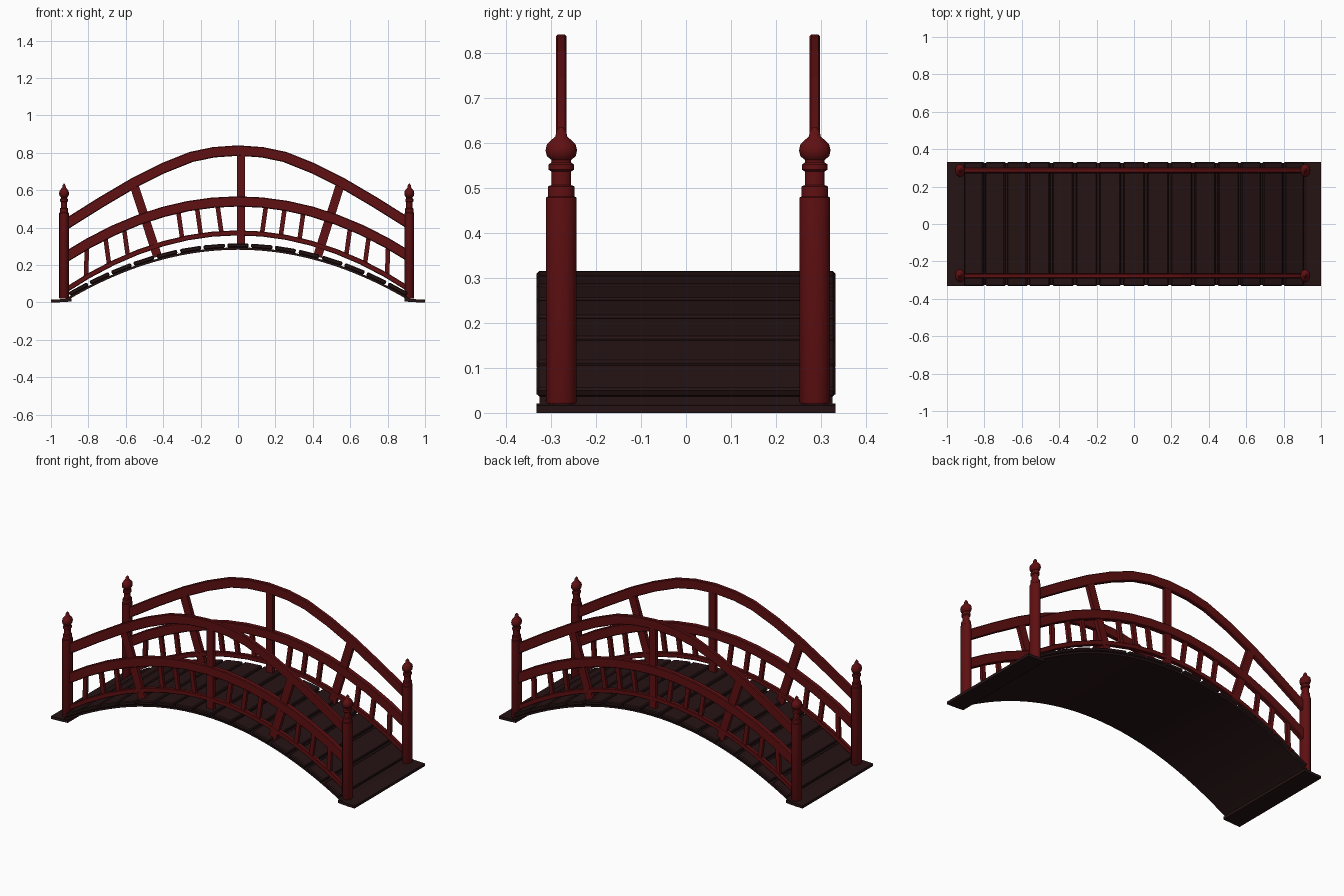
import bpy, bmesh, math
from mathutils import Vector

if "Cube" in bpy.data.objects:
    bpy.data.objects.remove(bpy.data.objects["Cube"])

def material(name, col):
    m = bpy.data.materials.new(name)
    m.diffuse_color = (*col, 1)
    m.use_nodes = True
    m.node_tree.nodes["Principled BSDF"].inputs["Base Color"].default_value = m.diffuse_color
    return m

RED = material("red_lacquer", (0.115, 0.005, 0.006))
DARK = material("dark_wood", (0.019, 0.0065, 0.007))

def finish(name, bm, mat, bevel=0.0, smooth=False):
    bmesh.ops.recalc_face_normals(bm, faces=bm.faces)
    me = bpy.data.meshes.new(name)
    bm.to_mesh(me)
    bm.free()
    me.materials.append(mat)
    ob = bpy.data.objects.new(name, me)
    bpy.context.collection.objects.link(ob)
    if bevel:
        b = ob.modifiers.new("edge", 'BEVEL')
        b.width, b.segments = bevel, 1
    if smooth:
        bpy.ops.object.select_all(action='DESELECT')
        ob.select_set(True)
        bpy.context.view_layer.objects.active = ob
        bpy.ops.object.shade_smooth_by_angle(angle=math.radians(40))
    return ob

def beam(name, pts, thick, width, y, mat, bevel=0.0):
    """Rectangular section swept along an (x, z) path at depth y."""
    bm = bmesh.new()
    P = [Vector(p) for p in pts]
    rings = []
    for i, p in enumerate(P):
        t = (P[min(i + 1, len(P) - 1)] - P[max(i - 1, 0)]).normalized()
        n = Vector((-t.y, t.x)) * thick / 2
        rings.append([bm.verts.new((p.x + s * n.x, y + w * width / 2, p.y + s * n.y))
                      for s, w in ((-1, -1), (-1, 1), (1, 1), (1, -1))])
    for a, b in zip(rings, rings[1:]):
        for k in range(4):
            bm.faces.new((a[k], a[(k + 1) % 4], b[(k + 1) % 4], b[k]))
    bm.faces.new(rings[0])
    bm.faces.new(rings[-1])
    return finish(name, bm, mat, bevel)

def lathe(name, profile, x, y, sx, mat, n=16):
    bm = bmesh.new()
    rings = [[bm.verts.new((x + sx * r * math.cos(2 * math.pi * k / n),
                            y + r * math.sin(2 * math.pi * k / n), z)) for k in range(n)]
             for r, z in profile]
    for a, b in zip(rings, rings[1:]):
        for k in range(n):
            bm.faces.new((a[k], a[(k + 1) % n], b[(k + 1) % n], b[k]))
    bm.faces.new(rings[0])
    bm.faces.new(rings[-1])
    return finish(name, bm, mat, smooth=True)

# arched deck slab with level landings
def deck_z(x):
    return 0.008 + 0.28 * (1 - (x / 0.93) ** 2)

xs = [-0.93 + 1.86 * i / 30 for i in range(31)]
beam("deck_slab", [(x, deck_z(x)) for x in xs], 0.012, 0.65, 0, DARK)
for s, side in ((-1, "left"), (1, "right")):
    beam(side + "_landing", [(s * 1.0, 0.008), (s * 0.955, 0.009), (s * 0.89, 0.013)],
         0.016, 0.663, 0, DARK)

# planks at equal steps along the arch
fine = [-0.9 + 1.8 * i / 600 for i in range(601)]
arc = [0.0]
for a, b in zip(fine, fine[1:]):
    arc.append(arc[-1] + math.hypot(b - a, deck_z(b) - deck_z(a)))

def at_length(l):
    return fine[min(range(601), key=lambda i: abs(arc[i] - l))]

N = 15
step = arc[-1] / N
for i in range(N):
    ends = [at_length(i * step + 0.007), at_length((i + 1) * step - 0.007)]
    a, b = (Vector((x, deck_z(x))) for x in ends)
    t = (b - a).normalized()
    up = Vector((-t.y, t.x)) * 0.017
    beam(f"plank_{i + 1}", [a + up, b + up], 0.022, 0.663, 0, DARK, 0.005)

# rail centre lines
def mid_z(x):
    return 0.54 - 0.35 * x * x

def low_z(x):
    return 0.372 - 0.36 * x * x

half_top = [(0.13, 0.803), (0.25, 0.778), (0.4, 0.718), (0.55, 0.643), (0.73, 0.537), (0.92, 0.418)]
top_path = [(-x, z) for x, z in reversed(half_top)] + [(0, 0.812)] + half_top
rx = [-0.93 + 1.85 * i / 14 for i in range(15)]

# turned end post with finial
post = [(0.031, 0.02), (0.034, 0.025), (0.034, 0.478), (0.029, 0.481), (0.029, 0.503),
        (0.022, 0.506), (0.022, 0.536), (0.028, 0.54), (0.028, 0.552), (0.022, 0.556),
        (0.022, 0.562), (0.032, 0.57), (0.035, 0.583), (0.032, 0.596), (0.022, 0.606),
        (0.013, 0.614), (0.011, 0.626), (0.003, 0.635)]

for y, side in ((-0.277, "front"), (0.286, "back")):
    for x, end in ((-0.93, "left"), (0.916, "right")):
        lathe(f"{side}_{end}_post", post, x, y, 0.76, RED)
    beam(side + "_top_rail", top_path, 0.056, 0.024, y, RED, 0.004)
    beam(side + "_middle_rail", [(x, mid_z(x)) for x in rx], 0.055, 0.03, y, RED, 0.004)
    beam(side + "_lower_rail", [(x, low_z(x)) for x in rx], 0.027, 0.024, y, RED, 0.003)
    # tall struts carrying the top rail
    beam(side + "_centre_strut", [(0.015, 0.29), (0.015, 0.8)], 0.043, 0.023, y, RED)
    beam(side + "_left_strut", [(-0.43, 0.245), (-0.56, 0.64)], 0.047, 0.023, y, RED)
    beam(side + "_right_strut", [(0.425, 0.245), (0.55, 0.64)], 0.047, 0.023, y, RED)
    # short leaning balusters between the two lower rails
    for i, x in enumerate((-0.81, -0.7, -0.6, -0.31, -0.21, -0.1,
                           0.14, 0.24, 0.34, 0.59, 0.69, 0.8)):
        lean = 0.012 * math.copysign(1, x) if abs(x) < 0.75 else 0.003
        beam(f"{side}_baluster_{i + 1}", [(x - lean, low_z(x)), (x + lean, mid_z(x))],
             0.024, 0.018, y, RED)
